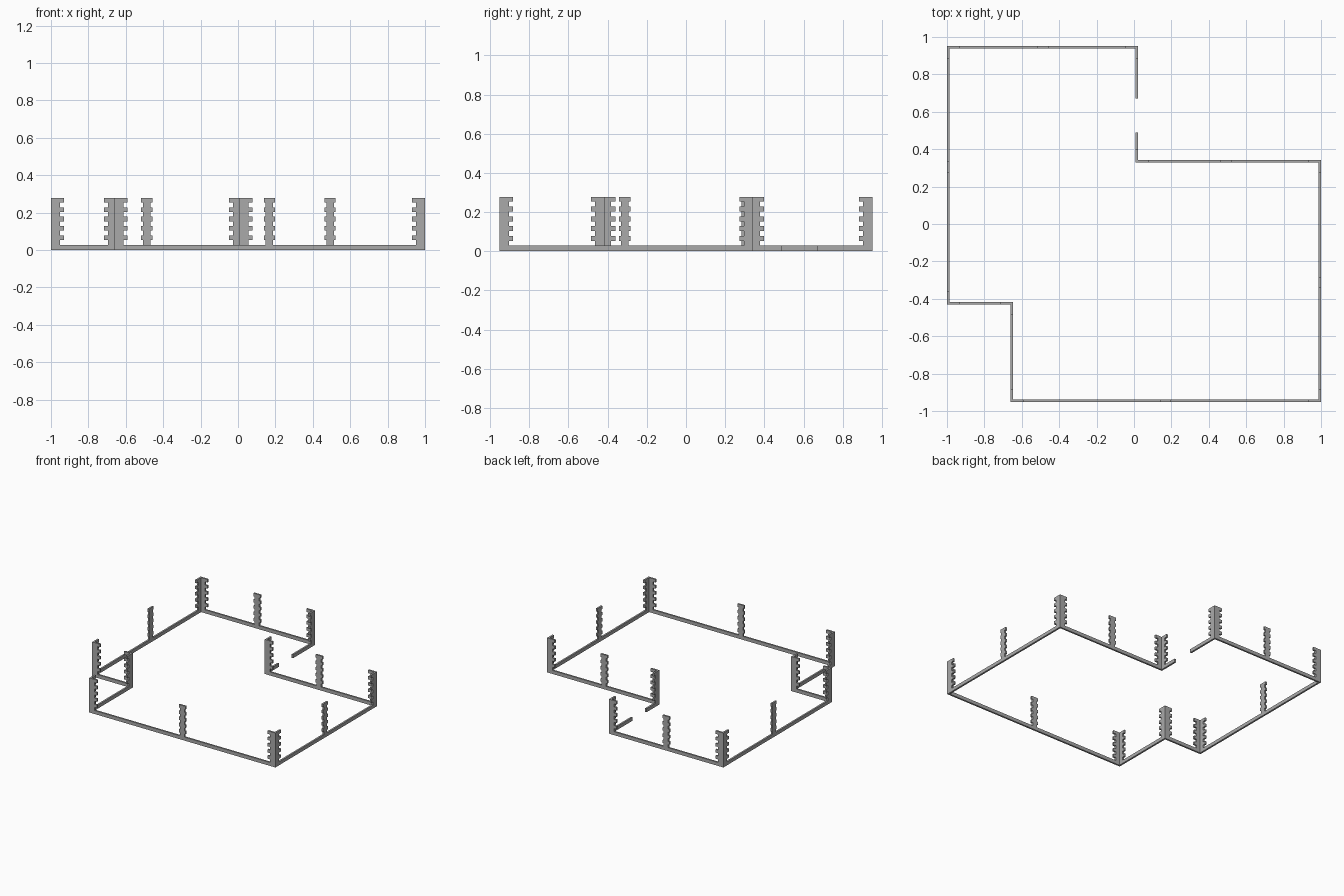
import bpy
from mathutils import Vector

if "Cube" in bpy.data.objects:
    bpy.data.objects.remove(bpy.data.objects["Cube"])

THICK = 0.014      # thickness of rails and posts
RAIL = 0.028       # rail height
COURSE = 0.025     # height of one brick course
COURSES = 10

grey = bpy.data.materials.new("dark_grey")
grey.diffuse_color = (0.4, 0.4, 0.4, 1)
grey.use_nodes = True
grey.node_tree.nodes["Principled BSDF"].inputs["Base Color"].default_value = grey.diffuse_color


def sheet(name, quads):
    """Weld quads into a thin sheet and thicken it evenly about its centre."""
    verts, index, faces = [], {}, []
    for quad in quads:
        face = []
        for p in quad:
            key = tuple(round(c, 5) for c in p)
            if key not in index:
                index[key] = len(verts)
                verts.append(key)
            face.append(index[key])
        faces.append(face)
    mesh = bpy.data.meshes.new(name)
    mesh.from_pydata(verts, [], faces)
    mesh.materials.append(grey)
    obj = bpy.data.objects.new(name, mesh)
    bpy.context.collection.objects.link(obj)
    mod = obj.modifiers.new("thickness", 'SOLIDIFY')
    mod.thickness = THICK
    mod.offset = 0
    mod.use_even_offset = True
    return obj


def upright(a, b, z0, z1):
    return [(a.x, a.y, z0), (b.x, b.y, z0), (b.x, b.y, z1), (a.x, a.y, z1)]


def toothed_post(name, centre, back, ahead, narrow, wide):
    """Stepped post whose two arms run from the centre along back and ahead."""
    def at(s):
        return centre + (back * -s if s < 0 else ahead * s)
    quads = []
    for i in range(COURSES):
        z0 = RAIL + i * COURSE
        stops = [-narrow, 0, narrow]
        if i % 2:                                  # every other course sticks out
            stops = [-wide] + stops + [wide]
        for s, t in zip(stops, stops[1:]):
            quads.append(upright(at(s), at(t), z0, z0 + COURSE))
    return sheet(name, quads)


# floor plan centre line, open at the doorway
plan = [Vector(p) for p in [
    (0.015, 0.67), (0.015, 0.945), (-0.993, 0.945), (-0.993, -0.423),
    (-0.654, -0.423), (-0.654, -0.945), (0.993, -0.945), (0.993, 0.336),
    (0.015, 0.336), (0.015, 0.49)]]

# base rail
sheet("base_rail", [upright(a, b, 0, RAIL) for a, b in zip(plan, plan[1:])])

# corner posts
for i in range(1, len(plan) - 1):
    c = plan[i]
    toothed_post(f"corner_post_{i}", c, (plan[i - 1] - c).normalized(),
                 (plan[i + 1] - c).normalized(), 0.041, 0.062)

# posts part way along the long walls
X, Y = Vector((1, 0)), Vector((0, 1))
for i, (pos, d) in enumerate([
        ((-0.488, 0.945), X), ((0.168, -0.945), X), ((0.492, 0.336), X),
        ((-0.993, 0.303), Y), ((0.993, -0.313), Y)], 1):
    toothed_post(f"wall_post_{i}", Vector(pos), -d, d, 0.02, 0.03)
